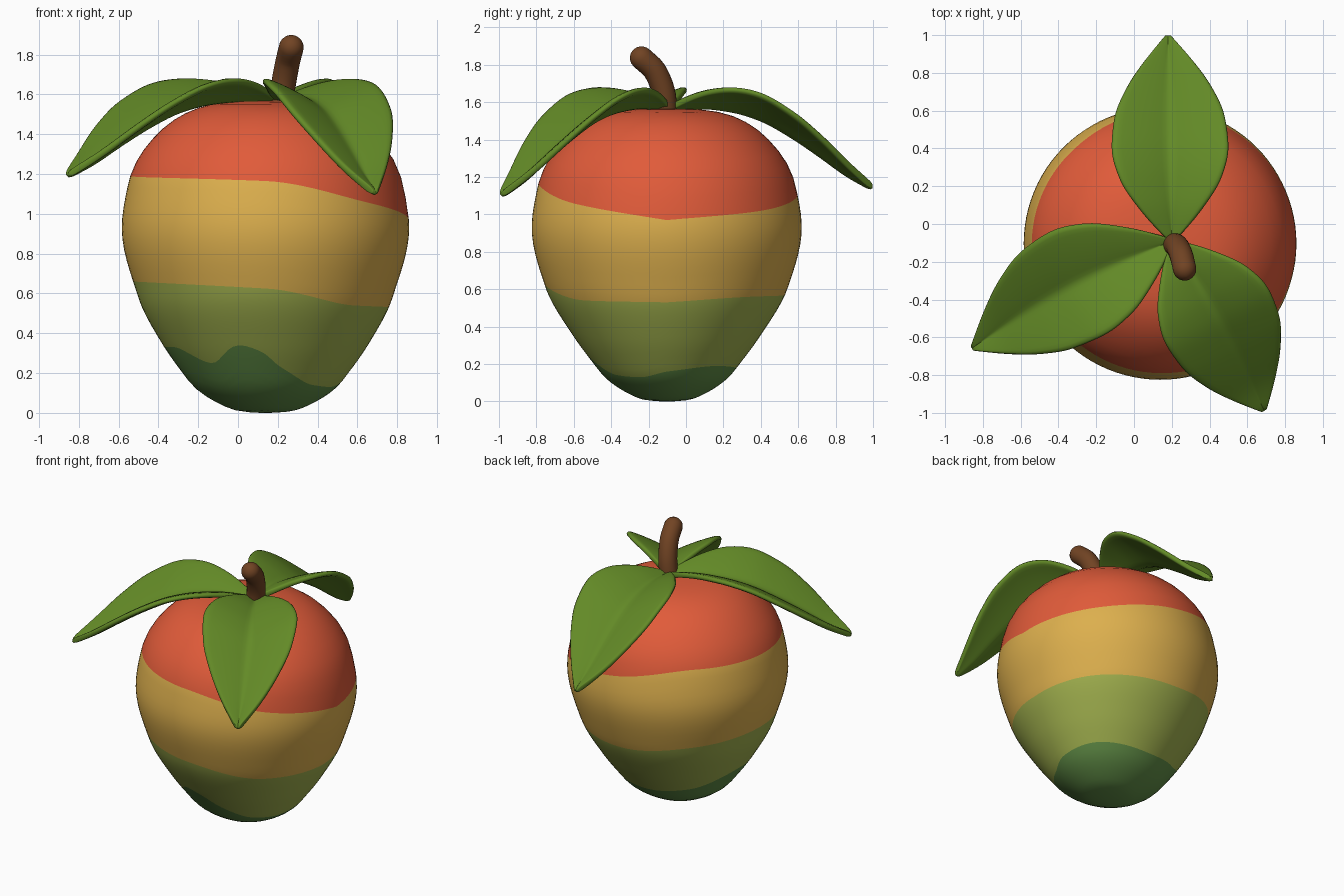
import bpy, bmesh, math
from mathutils import Vector

if "Cube" in bpy.data.objects:
    bpy.data.objects.remove(bpy.data.objects["Cube"])


def material(name, rgb):
    m = bpy.data.materials.new(name)
    m.diffuse_color = (*rgb, 1)
    m.use_nodes = True
    m.node_tree.nodes["Principled BSDF"].inputs["Base Color"].default_value = m.diffuse_color
    return m


DARK = material("deep green", (0.115, 0.26, 0.06))
LIME = material("yellow green", (0.35, 0.43, 0.075))
GOLD = material("golden yellow", (0.72, 0.43, 0.075))
RED = material("warm red", (0.75, 0.105, 0.042))
LEAF = material("leaf green", (0.125, 0.255, 0.02))
BROWN = material("stem brown", (0.165, 0.057, 0.017))


def curve(pts, x):
    """Smooth interpolation through (x, y) points without overshoot."""
    n = len(pts)
    s = [(pts[i + 1][1] - pts[i][1]) / (pts[i + 1][0] - pts[i][0]) for i in range(n - 1)]
    m = [s[0]] + [2 * a * b / (a + b) if a * b > 0 else 0 for a, b in zip(s, s[1:])] + [s[-1]]
    i = max(0, min(n - 2, sum(p[0] <= x for p in pts) - 1))
    h = pts[i + 1][0] - pts[i][0]
    t = (x - pts[i][0]) / h
    return ((2*t**3 - 3*t*t + 1) * pts[i][1] + (t**3 - 2*t*t + t) * h * m[i]
            + (3*t*t - 2*t**3) * pts[i + 1][1] + (t**3 - t*t) * h * m[i + 1])


def finish(name, bm, mats):
    bmesh.ops.recalc_face_normals(bm, faces=bm.faces)
    for f in bm.faces:
        f.smooth = True
    me = bpy.data.meshes.new(name)
    bm.to_mesh(me)
    bm.free()
    for m in mats:
        me.materials.append(m)
    ob = bpy.data.objects.new(name, me)
    bpy.context.collection.objects.link(ob)
    return ob


def skin(bm, rings, closed=True):
    """Bridge rows of points; returns faces grouped per row."""
    rows = [[bm.verts.new(p) for p in r] for r in rings]
    out = []
    for a, b in zip(rows, rows[1:]):
        n = len(a)
        out.append([bm.faces.new((a[i], a[(i + 1) % n], b[(i + 1) % n], b[i]))
                    for i in range(n if closed else n - 1)])
    return rows, out


# Fruit: body of revolution whose rows follow the wavy colour borders
TOP = 1.567
RADIUS = [(0, 0), (.01, .13), (.04, .21), (.13, .345), (.21, .41), (.35, .51), (.6, .645),
          (.93, .722), (1.15, .69), (1.25, .655), (1.41, .535), (1.52, .37), (1.56, .2), (TOP, 0)]
RADIUS2 = [(z, r * r) for z, r in RADIUS]
# border heights by angle in degrees (0 = right, 90 = back)
BORDERS = [
    [(0, .16), (45, .19), (90, .18), (135, .22), (180, .33), (206, .33), (234, .25),
     (255, .34), (267, .31), (280, .23), (310, .14), (335, .13), (360, .16)],
    [(0, .53), (45, .56), (90, .57), (135, .63), (180, .66), (270, .625), (315, .54), (360, .53)],
    [(0, .97), (45, 1.02), (90, 1.11), (135, 1.2), (180, 1.19), (270, 1.165), (315, 1.06), (360, .97)],
]
COLS, STEPS = 96, 10


def fruit_point(z, ang):
    r = math.sqrt(max(curve(RADIUS2, z), 0))
    e = .05 * max(0, 1 - z / .6)
    a = math.radians(ang)
    return (.138 + r * (1 + e) * math.cos(a), -.103 + r * (1 - e) * math.sin(a), z)


rings = []
for band in range(4):
    for k in range(STEPS + (band == 3)):
        f = k / STEPS
        if band == 0:
            f = max(f, .04) ** 2
        if band == 3:
            f = 1 - (1 - min(f, .98)) ** 2
        ring = []
        for c in range(COLS):
            ang = 360 * c / COLS
            lv = [0] + [curve(b, ang) for b in BORDERS] + [TOP]
            ring.append(fruit_point(lv[band] + f * (lv[band + 1] - lv[band]), ang))
        rings.append(ring)
bm = bmesh.new()
rows, groups = skin(bm, rings)
for i, g in enumerate(groups):
    for f in g:
        f.material_index = min(3, i // STEPS)
bm.faces.new(rows[0])
bm.faces.new(rows[-1]).material_index = 3
finish("fruit_body", bm, [DARK, LIME, GOLD, RED])

# Stem: bent tube with a rounded end
PX = [(0, .205), (.35, .225), (.7, .25), (1, .268)]
PY = [(0, -.105), (.35, -.115), (.7, -.165), (1, -.238)]
PZ = [(0, 1.5), (.35, 1.63), (.7, 1.765), (1, 1.837)]


def path(t):
    return Vector((curve(PX, t), curve(PY, t), curve(PZ, t)))


stations = [(path(k / 14), (path(k / 14 + .01) - path(k / 14 - .01)).normalized(), .062)
            for k in range(15)]
end, d, R = stations[-1]
for k in range(1, 6):
    a = math.pi / 2 * k / 5.3
    stations.append((end + d * R * math.sin(a), d, R * math.cos(a)))
rings = []
for p, d, r in stations:
    u = Vector((1, 0, 0))
    u = (u - d * u.dot(d)).normalized()
    v = d.cross(u)
    rings.append([p + r * (u * math.cos(a) + v * math.sin(a))
                  for a in (2 * math.pi * i / 24 for i in range(24))])
bm = bmesh.new()
rows, _ = skin(bm, rings)
bm.faces.new(rows[0])
bm.faces.new(rows[-1])
finish("stem", bm, [BROWN])

# Leaves: arched blades folded up along the midrib
WIDTH = [(0, .015), (.08, .10), (.17, .18), (.3, .27), (.45, .312), (.6, .295),
         (.75, .225), (.88, .125), (.96, .05), (1, .012)]
DROOP = [(0, 0), (.15, .01), (.3, -.01), (.45, -.06), (.6, -.15), (.75, -.26), (.88, -.36), (1, -.43)]


def leaf(name, tip, bend):
    base = Vector((.2, -.09, 1.565))
    flat = Vector((tip[0] - base.x, tip[1] - base.y, 0))
    side = Vector((-flat.y, flat.x, 0)).normalized()
    drop = (tip[2] - base.z) / -.43
    rings = []
    for k in range(25):
        t = k / 24
        w = curve(WIDTH, t)
        mid = base + flat * t + side * bend * math.sin(math.pi * t)
        mid.z += curve(DROOP, t) * drop
        rings.append([mid + side * w * s + Vector((0, 0, .43 * w * (1.3 * abs(s) - .3 * s * s)))
                      for s in (i / 6 for i in range(-6, 7))])
    bm = bmesh.new()
    skin(bm, rings, closed=False)
    ob = finish(name, bm, [LEAF])
    sol = ob.modifiers.new("thickness", "SOLIDIFY")
    sol.thickness, sol.offset = .035, 0
    sub = ob.modifiers.new("rounding", "SUBSURF")
    sub.levels = sub.render_levels = 1


leaf("leaf_back", (.18, 1.0, 1.14), 0)
leaf("leaf_left", (-.86, -.66, 1.19), -.04)
leaf("leaf_front_right", (.69, -.99, 1.1), .02)
